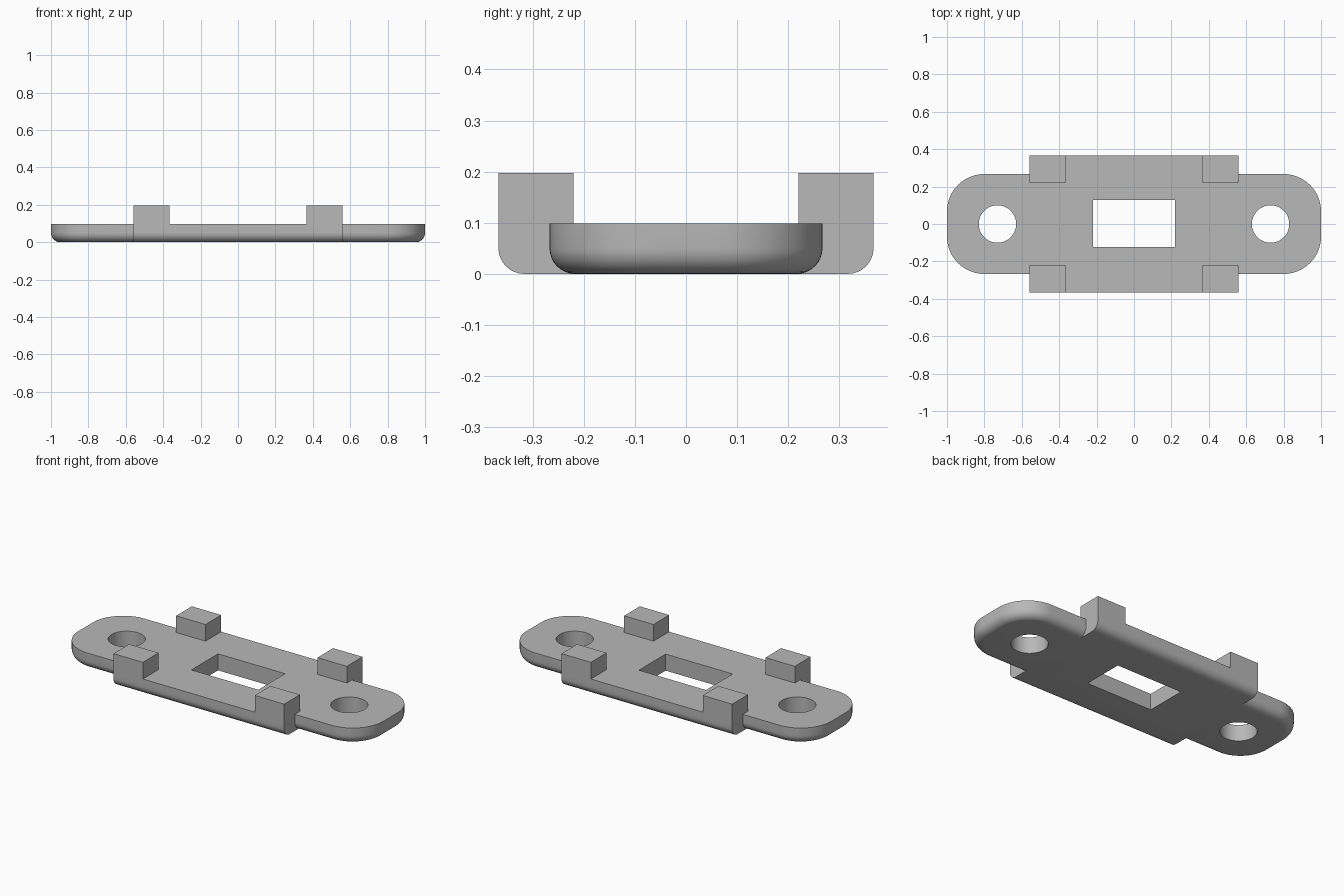
import bpy
import bmesh
from math import sin, cos, pi, radians

if "Cube" in bpy.data.objects:
    bpy.data.objects.remove(bpy.data.objects["Cube"], do_unlink=True)

THICK, FILLET = 0.098, 0.05
BODY_X, BODY_Y = 0.56, 0.367

grey = bpy.data.materials.new("plain grey")
grey.use_nodes = True
COLOUR = (0.48, 0.48, 0.48, 1)
grey.diffuse_color = COLOUR
grey.node_tree.nodes["Principled BSDF"].inputs["Base Color"].default_value = COLOUR


def loft(name, rings):
    """Closed solid through rings of equal point count."""
    bm = bmesh.new()
    loops = [[bm.verts.new(p) for p in ring] for ring in rings]
    count = len(loops[0])
    for low, high in zip(loops, loops[1:]):
        for i in range(count):
            j = (i + 1) % count
            bm.faces.new((low[i], low[j], high[j], high[i]))
    bm.faces.new(loops[0][::-1])
    bm.faces.new(loops[-1])
    bmesh.ops.recalc_face_normals(bm, faces=bm.faces)
    mesh = bpy.data.meshes.new(name)
    bm.to_mesh(mesh)
    bm.free()
    mesh.materials.append(grey)
    obj = bpy.data.objects.new(name, mesh)
    bpy.context.collection.objects.link(obj)
    return obj


def rounded_rect(hx, hy, r, z, steps=16):
    points = []
    for quarter, (sx, sy) in enumerate(((1, 1), (-1, 1), (-1, -1), (1, -1))):
        for k in range(steps + 1):
            a = (quarter + k / steps) * pi / 2
            points.append((sx * (hx - r) + r * cos(a), sy * (hy - r) + r * sin(a), z))
    return points


def box(name, x0, x1, y0, y1, z0, z1):
    return loft(name, [[(x0, y0, z), (x1, y0, z), (x1, y1, z), (x0, y1, z)]
                       for z in (z0, z1)])


def combine(target, other, operation):
    mod = target.modifiers.new(operation.lower(), "BOOLEAN")
    mod.object, mod.operation, mod.solver = other, operation, "EXACT"
    bpy.context.view_layer.objects.active = target
    bpy.ops.object.modifier_apply(modifier=mod.name)
    bpy.data.objects.remove(other, do_unlink=True)


# Long plate with round corners and a rounded lower rim
rings = []
for k in range(9):
    a = k / 8 * pi / 2
    inset = FILLET * (1 - sin(a))
    rings.append(rounded_rect(1 - inset, 0.267 - inset, 0.2 - inset, FILLET * (1 - cos(a))))
rings.append(rounded_rect(1, 0.267, 0.2, THICK))
plate = loft("mounting_plate", rings)

# Wider middle section, rounded along its lower long edges
right_half = [(BODY_Y - FILLET + FILLET * sin(k / 8 * pi / 2),
               FILLET * (1 - cos(k / 8 * pi / 2))) for k in range(9)]
right_half.append((BODY_Y, THICK))
profile = right_half + [(-y, z) for y, z in reversed(right_half)]
middle = loft("middle_section", [[(x, y, z) for y, z in profile] for x in (-BODY_X, BODY_X)])
combine(plate, middle, "UNION")

# Four raised corner tabs
for sx in (-1, 1):
    for sy in (-1, 1):
        xs = sorted((sx * 0.367, sx * BODY_X))
        ys = sorted((sy * 0.22, sy * BODY_Y))
        combine(plate, box("corner_tab", *xs, *ys, 0.07, 0.197), "UNION")

# Central window and two screw holes
combine(plate, box("window_cutter", -0.22, 0.22, -0.123, 0.127, -1, 1), "DIFFERENCE")
for x in (-0.73, 0.73):
    rim = [(x + 0.1 * cos(k * pi / 32), 0.1 * sin(k * pi / 32)) for k in range(64)]
    cutter = loft("screw_hole_cutter", [[(px, py, z) for px, py in rim] for z in (-1, 1)])
    combine(plate, cutter, "DIFFERENCE")

# Smooth fillets, crisp edges
bpy.ops.object.select_all(action="DESELECT")
plate.select_set(True)
bpy.context.view_layer.objects.active = plate
bpy.ops.object.shade_smooth_by_angle(angle=radians(30))
